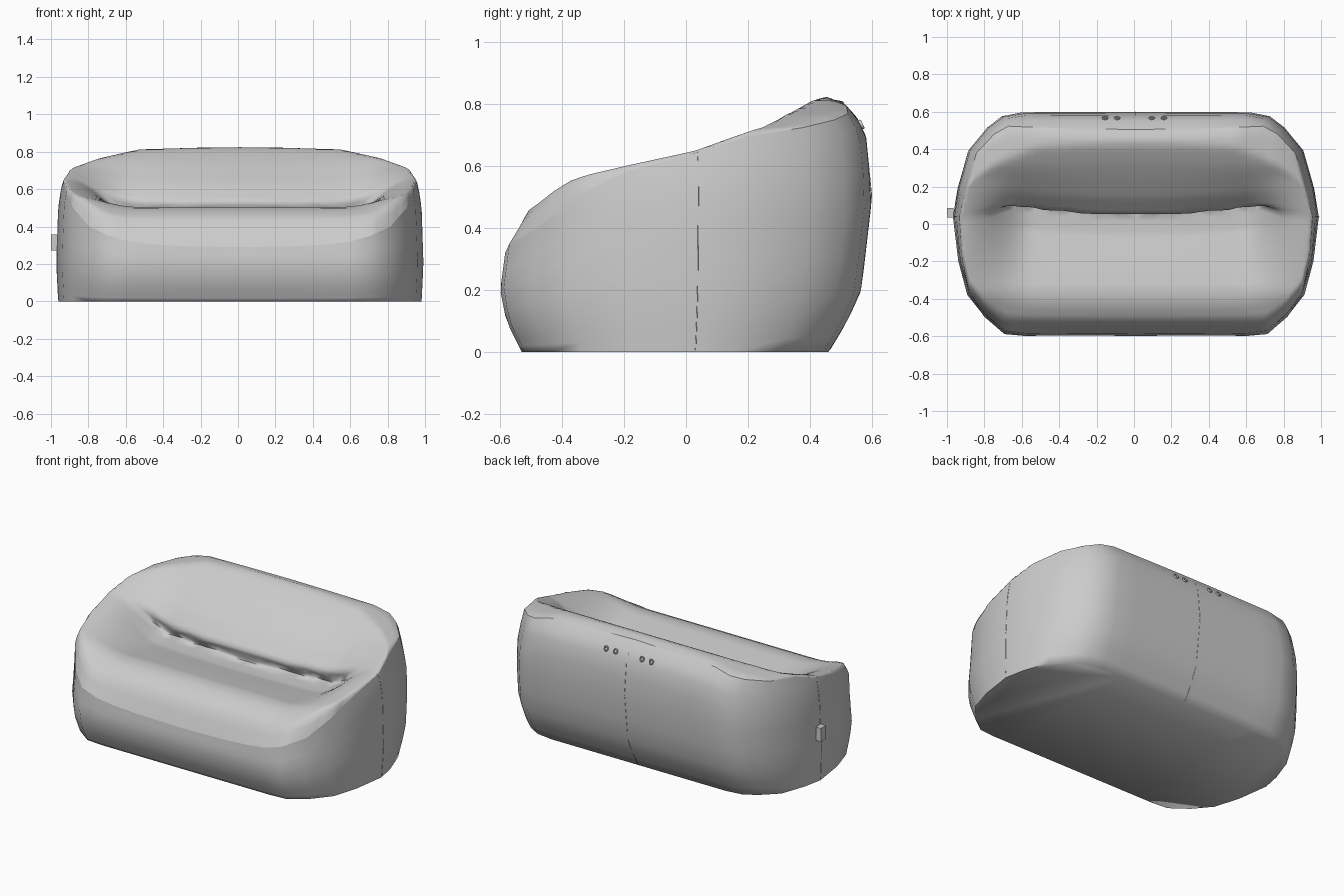
import bpy, bmesh, math
from mathutils import Vector

if "Cube" in bpy.data.objects:
    bpy.data.objects.remove(bpy.data.objects["Cube"])

# right half of the plan outline, front to back: x, y, rim height
OUTLINE = [(0, -.6, .29), (.3, -.6, .295), (.48, -.6, .305), (.6, -.6, .32), (.71, -.59, .35),
           (.82, -.5, .4), (.91, -.38, .5), (.96, -.2, .585), (.99, .04, .645), (.965, .2, .695),
           (.91, .4, .725), (.81, .52, .75), (.73, .58, .77), (.62, .6, .795), (.48, .6, .8),
           (.3, .6, .805), (0, .6, .81)]
N = len(OUTLINE)
SIDE = N // 2
OFFSET = .01   # the body sits slightly right of centre because of the tab on the left

# one-dimensional profiles: (position, value)
FRONT = [(0, .53), (.1, .58), (.2, .6), (.35, .58), (.6, .57), (.9, .57)]
BACK = [(0, .46), (.1, .52), (.2, .565), (.5, .6), (.7, .58), (.76, .55), (.81, .505)]
WIDTH = [(0, .98), (.1, .985), (.2, .99), (.5, .98), (.6, .965), (.7, .94), (.8, .93)]
SEAT = [(-.59, .29), (-.57, .37), (-.51, .45), (-.42, .495), (-.35, .505), (-.2, .48), (-.05, .45),
        (.005, .455), (.035, .515), (.14, .625), (.25, .71), (.32, .76), (.4, .808), (.45, .825),
        (.5, .812)]
ARM = [(-.58, .34), (-.56, .4), (-.51, .47), (-.38, .56), (-.2, .6), (.03, .65), (.25, .73),
       (.35, .785), (.45, .825)]
CREST = [(0, .828), (.54, .812), (.75, .765), (.93, .7), (1, .65)]


def interp(table, p):
    if p <= table[0][0]:
        return table[0][1]
    for (a, va), (b, vb) in zip(table, table[1:]):
        if p <= b:
            return va + (vb - va) * (p - a) / (b - a)
    return table[-1][1]


def wall(i, t):
    x, y, rim = OUTLINE[i]
    z = rim * t
    return Vector((x * interp(WIDTH, z), y * interp(FRONT if y < 0 else BACK, z) / .6, z))


def arm_weight(x):
    w = min(1, max(0, (x - .55) / .37))
    return w * w * (3 - 2 * w)


def cushion_height(x, y):
    w = arm_weight(x)
    shift = .05 * min(1, x / .65) ** 2 * max(0, 1 - abs(y - .05) / .25)
    return min(interp(SEAT, y - shift) * (1 - w) + interp(ARM, y) * w, interp(CREST, x))


def smooth(ob, angle):
    bpy.ops.object.select_all(action='DESELECT')
    ob.select_set(True)
    bpy.context.view_layer.objects.active = ob
    bpy.ops.object.shade_smooth_by_angle(angle=math.radians(angle))


def half_object(name, bm):
    me = bpy.data.meshes.new(name)
    bm.to_mesh(me)
    bm.free()
    ob = bpy.data.objects.new(name, me)
    bpy.context.collection.objects.link(ob)
    ob.location.x = OFFSET
    ob.modifiers.new("mirror", 'MIRROR').use_clip = True
    smooth(ob, 75)


def skin(bm, rows):
    for a, b in zip(rows, rows[1:]):
        for k in range(len(a) - 1):
            bm.faces.new((a[k], a[k + 1], b[k + 1], b[k]))


# outer fabric shell with closed base
bm = bmesh.new()
rings = [[bm.verts.new(wall(i, t)) for i in range(N)]
         for t in (0, .06, .13, .25, .4, .6, .75, .87, .94, 1)]
skin(bm, rings)
bm.faces.new(rings[0][::-1])
half_object("outer_shell", bm)

# seat, arms and backrest as one padded top; the backrest overhangs the seat crease
bm = bmesh.new()
ROWS = 42
SUB = 3
columns = []
for c in range(SIDE * SUB + 1):
    i, f = divmod(c, SUB)
    n = min(i + 1, SIDE)
    a = wall(i, 1).lerp(wall(n, 1), f / SUB)
    b = wall(N - 1 - i, 1).lerp(wall(N - 1 - n, 1), f / SUB)
    span = b.y - a.y
    stops = [(0, a.y), (14, -.12), (28, .15), (ROWS, b.y)]
    col = []
    for j in range(ROWS + 1):
        y = min(b.y, max(a.y, interp(stops, j)))
        p = a.lerp(b, (y - a.y) / span if span > 1e-5 else 0)
        d_front, d_back = y - a.y, b.y - y
        puff = min(1, max(0, min(d_front, d_back)) / .05) ** .6
        edge = a.z if d_front < d_back else b.z
        p.z = edge + (cushion_height(p.x, y) - edge) * puff
        crease = y - .05 * min(1, p.x / .65) ** 2
        p.y += .09 * max(0, 1 - abs(crease) / .045) * max(0, 1 - 1.5 * arm_weight(p.x))
        col.append(bm.verts.new(p))
    columns.append(col)
skin(bm, [list(r) for r in zip(*columns)])
bmesh.ops.remove_doubles(bm, verts=bm.verts, dist=.0005)
half_object("padded_top", bm)


def seam(name, i, mirror, top):
    cu = bpy.data.curves.new(name, 'CURVE')
    cu.dimensions = '3D'
    cu.bevel_depth = .0015
    cu.bevel_resolution = 1
    sp = cu.splines.new('POLY')
    sp.points.add(12)
    for k, pt in enumerate(sp.points):
        p = wall(i, .01 + (top - .01) * k / 12)
        pt.co = (p.x * mirror + OFFSET, p.y, p.z, 1)
    bpy.context.collection.objects.link(bpy.data.objects.new(name, cu))


# vertical stitched seams
seam("back_seam", N - 1, 1, .93)
seam("right_seam", SIDE, 1, .98)
seam("left_seam", SIDE, -1, .98)

# eyelets on the back
for k, x in enumerate((-.155, -.09, .095, .16)):
    bpy.ops.mesh.primitive_torus_add(major_segments=16, minor_segments=6, major_radius=.012,
                                     minor_radius=.005, location=(x, .567, .735),
                                     rotation=(math.radians(-65), 0, 0))
    bpy.context.object.name = f"eyelet_{k + 1}"
    smooth(bpy.context.object, 60)

# small fabric loop on the left side
bpy.ops.mesh.primitive_cube_add(size=1, location=(-.983, .06, .315))
tab = bpy.context.object
tab.name = "side_tab"
tab.scale = (.034, .05, .085)
